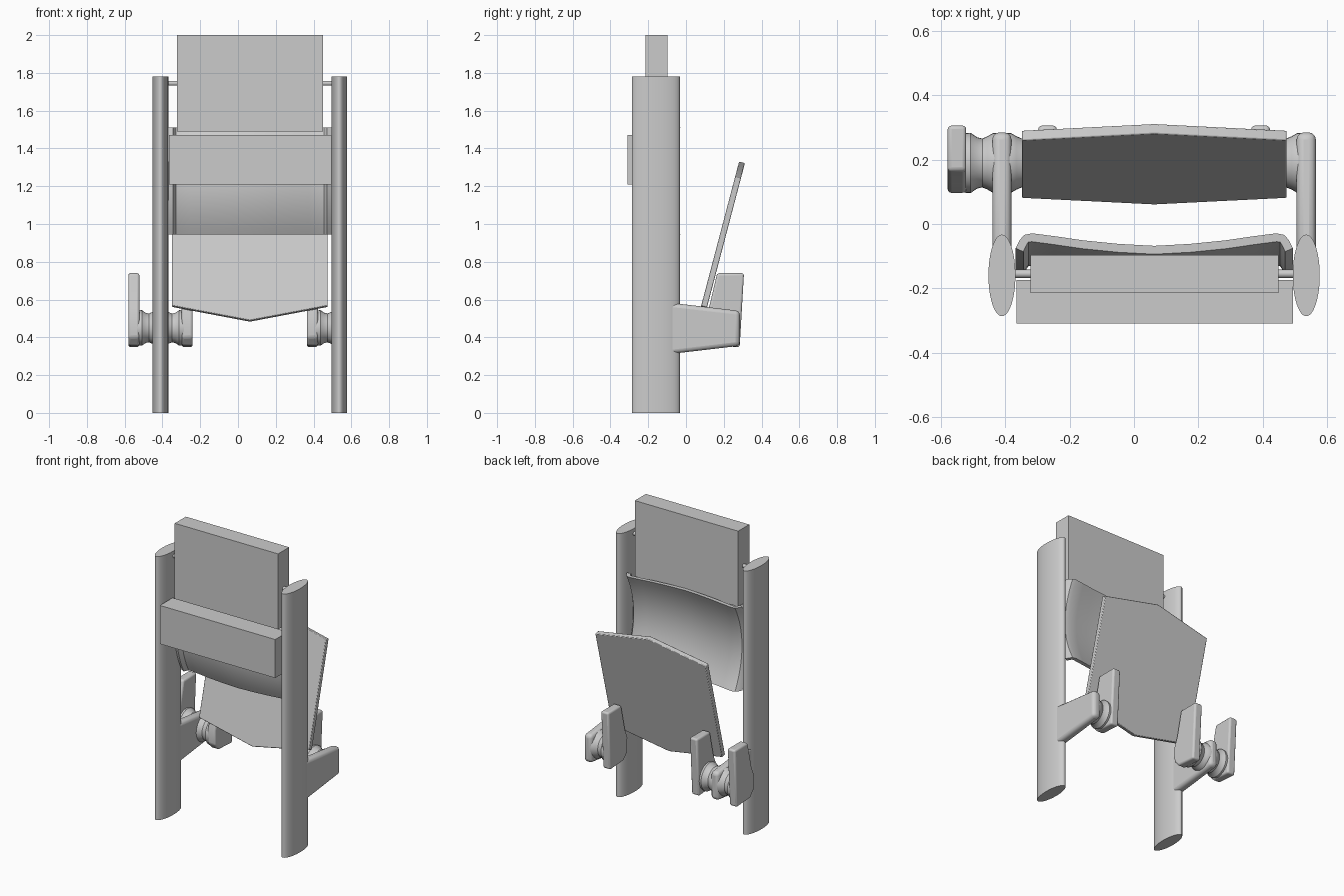
import bpy, bmesh, math
from mathutils import Vector

if "Cube" in bpy.data.objects:
    bpy.data.objects.remove(bpy.data.objects["Cube"])

CX = 0.063                      # middle of the seat bay
POSTS = (-0.411, 0.536)


def finish(name, bm, smooth=True, bevel=0, segments=3):
    bmesh.ops.recalc_face_normals(bm, faces=bm.faces)
    me = bpy.data.meshes.new(name)
    bm.to_mesh(me)
    bm.free()
    ob = bpy.data.objects.new(name, me)
    bpy.context.collection.objects.link(ob)
    bpy.context.view_layer.objects.active = ob
    ob.select_set(True)
    if bevel:
        m = ob.modifiers.new("Bevel", 'BEVEL')
        m.width, m.segments, m.limit_method = bevel, segments, 'ANGLE'
    if smooth:
        bpy.ops.object.shade_smooth_by_angle(angle=math.radians(35))
    ob.select_set(False)
    return ob


def loft(name, rings, cap=True, **kw):
    """Skin a list of closed rings of points."""
    bm = bmesh.new()
    vs = [[bm.verts.new(p) for p in r] for r in rings]
    n = len(rings[0])
    for a, b in zip(vs, vs[1:]):
        for i in range(n):
            j = (i + 1) % n
            bm.faces.new((a[i], a[j], b[j], b[i]))
    if cap:
        bm.faces.new(vs[0])
        bm.faces.new(vs[-1])
    return finish(name, bm, **kw)


def box(name, x0, x1, y0, y1, z0, z1):
    ring = [(x0, y0), (x1, y0), (x1, y1), (x0, y1)]
    return loft(name, [[(x, y, z) for x, y in ring] for z in (z0, z1)], smooth=False)


def side_prism(name, x0, x1, profile, **kw):
    return loft(name, [[(x, y, z) for y, z in profile] for x in (x0, x1)], **kw)


def lathe_x(name, y, z, profile, n=32):
    ang = [2 * math.pi * i / n for i in range(n)]
    return loft(name, [[(x, y + r * math.cos(a), z + r * math.sin(a)) for a in ang]
                       for x, r in profile])


# Elliptical posts with tapered bracket arms
for side, px in zip(("left", "right"), POSTS):
    ang = [2 * math.pi * i / 48 for i in range(48)]
    loft(side + "_post", [[(px + 0.042 * math.cos(a), -0.16 + 0.127 * math.sin(a), z)
                           for a in ang] for z in (0, 1.78)])
    side_prism(side + "_arm", px - 0.03, px + 0.03,
               [(-0.10, 0.31), (0.285, 0.355), (0.285, 0.54), (-0.10, 0.585)], bevel=0.022)

# Boards at the top and front
box("top_panel", -0.322, 0.45, -0.215, -0.097, 1.49, 2.0)
box("front_panel", -0.366, 0.495, -0.31, -0.175, 1.21, 1.47)

# Short rods joining the top panel to the posts
lathe_x("left_rod", -0.155, 1.745, [(-0.39, 0.013), (-0.31, 0.013)], 16)
lathe_x("right_rod", -0.155, 1.745, [(0.44, 0.013), (0.51, 0.013)], 16)

# Backrest sheet: gently waved across, bowed forward in the middle
half = [(0, -0.068), (0.11, -0.062), (0.22, -0.051), (0.31, -0.038), (0.38, -0.029),
        (0.405, -0.034), (0.42, -0.052), (0.431, -0.075)]
line = [(CX - x, y) for x, y in reversed(half[1:])] + [(CX + x, y) for x, y in half]
rings = []
for k in range(17):
    t = k / 16
    bow = 0.075 * (1 - (2 * t - 1) ** 2)
    z = 0.945 + t * 0.565
    front = []
    for i, (x, y) in enumerate(line):
        a = Vector(line[max(i - 1, 0)])
        b = Vector(line[min(i + 1, len(line) - 1)])
        d = (b - a).normalized() * 0.026
        front.append((x + d.y, y - d.x - bow, z))
    front = [(min(max(x, CX - 0.431), CX + 0.431), y, q) for x, y, q in front]
    rings.append([(x, y - bow, z) for x, y in line] + front[::-1])
loft("backrest", rings)

# Folded-up seat board: six-sided, tilted 15 degrees
outline = [(0, 0.49), (0.412, 0.568), (0.412, 1.25), (0, 1.33), (-0.412, 1.25), (-0.412, 0.568)]
slope = 0.263
rings = []
for dy, dz in ((0, 0), (0.031, -0.008)):
    rings.append([(CX + x, 0.06 + (z - 0.49) * slope + dy, z + dz) for x, z in outline])
loft("seat", rings, bevel=0.004, segments=2)

# Leaning seat supports with waisted hinge hubs
plate = [(0.10, 0.40), (0.14, 0.357), (0.284, 0.348), (0.307, 0.74), (0.165, 0.74),
         (0.125, 0.57), (0.097, 0.50)]
for name, x0, x1, px, s in (("left_outer", -0.58, -0.522, POSTS[0], 1),
                            ("left_inner", -0.298, -0.24, POSTS[0], -1),
                            ("right_inner", 0.365, 0.423, POSTS[1], 1)):
    side_prism(name + "_support", x0, x1, plate, bevel=0.012)
    start = x1 if s > 0 else x0
    span = px - start
    lathe_x(name + "_hub", 0.19, 0.45,
            [(start - 0.012 * s, 0.092), (start + 0.12 * span, 0.094),
             (start + 0.3 * span, 0.08), (start + 0.45 * span, 0.076),
             (start + 0.6 * span, 0.083), (start + 0.75 * span, 0.093), (px, 0.093)])
